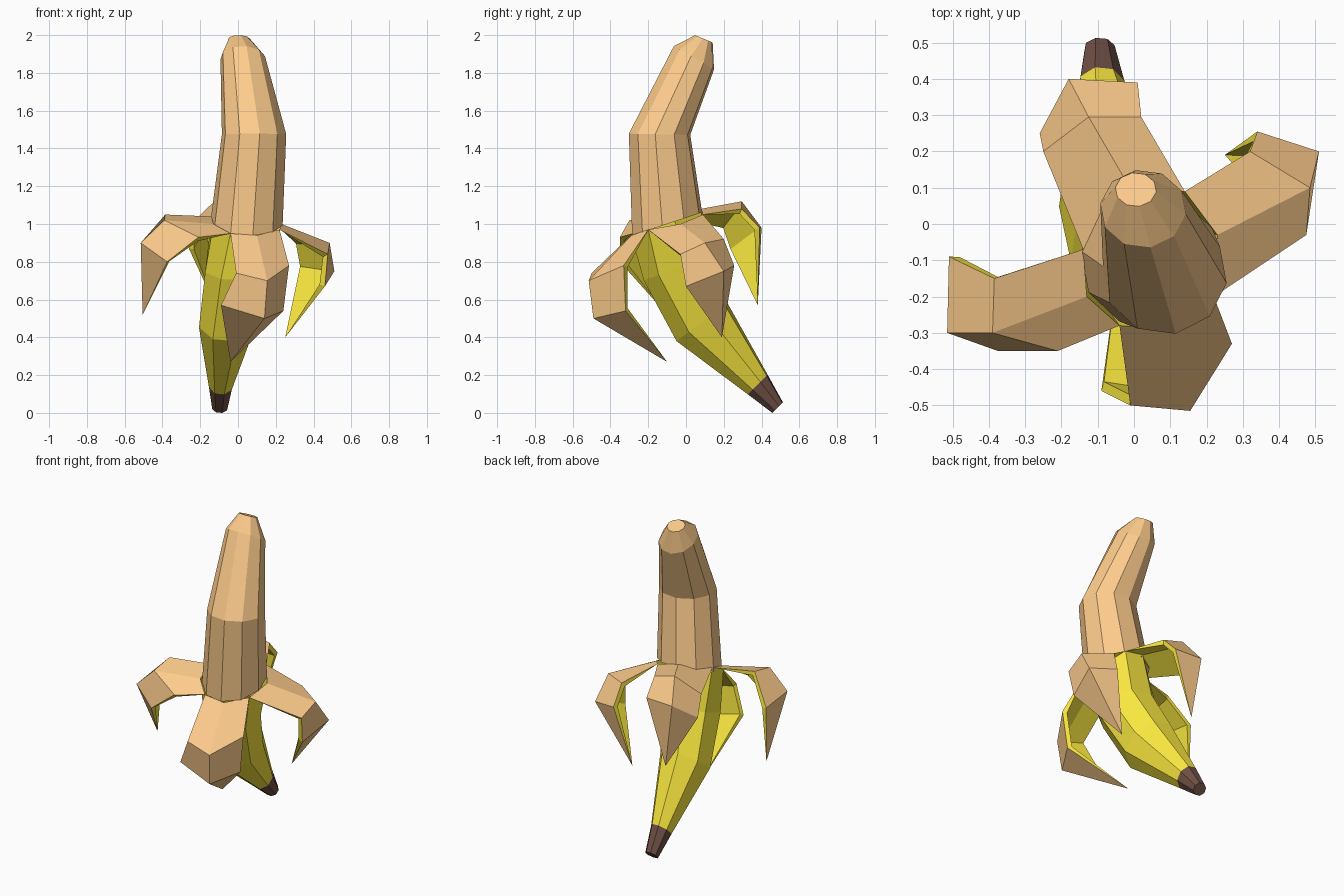
import bpy, bmesh, math

if "Cube" in bpy.data.objects:
    bpy.data.objects.remove(bpy.data.objects["Cube"])


def material(name, rgb):
    m = bpy.data.materials.new(name)
    m.diffuse_color = (*rgb, 1)
    m.use_nodes = True
    m.node_tree.nodes["Principled BSDF"].inputs["Base Color"].default_value = m.diffuse_color
    return m


FLESH = material("flesh", (0.98, 0.60, 0.26))
YELLOW = material("yellow_skin", (0.95, 0.80, 0.05))
BROWN = material("brown_end", (0.16, 0.08, 0.06))


def ring(n, start, cx, cy, cz, rx, ry, slope):
    """Ellipse whose height rises with y by the given slope."""
    pts = []
    for i in range(n):
        a = math.radians(start + 360 * i / n)
        dy = ry * math.sin(a)
        pts.append((cx + rx * math.cos(a), cy + dy, cz + slope * dy))
    return pts


def add_object(name, bm, mats):
    mesh = bpy.data.meshes.new(name)
    bm.to_mesh(mesh)
    bm.free()
    ob = bpy.data.objects.new(name, mesh)
    bpy.context.collection.objects.link(ob)
    for m in mats:
        mesh.materials.append(m)
    return ob


def loft(name, rings, mat, cap_first=False, cap_last=False):
    bm = bmesh.new()
    rows = [[bm.verts.new(p) for p in r] for r in rings]
    n = len(rows[0])
    for a, b in zip(rows, rows[1:]):
        for i in range(n):
            j = (i + 1) % n
            bm.faces.new((a[i], a[j], b[j], b[i]))
    if cap_first:
        bm.faces.new(rows[0][::-1])
    if cap_last:
        bm.faces.new(rows[-1])
    bmesh.ops.recalc_face_normals(bm, faces=bm.faces)
    return add_object(name, bm, [mat])


def peel(name, base, row1, row2, tip, thickness=0.03):
    """Strip three points wide; the yellow underside tapers to nothing at both ends."""
    bm = bmesh.new()
    rows = [[bm.verts.new(p) for p in r] for r in (base, row1, row2)]
    end = bm.verts.new(tip)

    def strip(rows, mat):
        for a, b in zip(rows, rows[1:]):
            for i in range(2):
                bm.faces.new((a[i], b[i], b[i + 1], a[i + 1])).material_index = mat
        for i in range(2):
            bm.faces.new((rows[2][i], end, rows[2][i + 1])).material_index = mat

    strip(rows, 0)
    bm.normal_update()
    under = [rows[0]] + [[bm.verts.new(v.co - v.normal * thickness) for v in r]
                         for r in rows[1:]]
    strip(under, 1)
    # Side walls
    for k in (0, 2):
        o, u = [r[k] for r in rows], [r[k] for r in under]
        for f in ((o[0], o[1], u[1]), (o[1], o[2], u[2], u[1]), (o[2], end, u[2])):
            bm.faces.new(f).material_index = 1
    bmesh.ops.recalc_face_normals(bm, faces=bm.faces)
    return add_object(name, bm, [FLESH, YELLOW])


# Collar where the peels fold away, counterclockwise from the front
collar = [(.10, -.29, .94), (.22, -.20, .97), (.23, -.03, 1.0), (.14, .09, 1.05),
          (0, .08, 1.08), (-.14, -.07, 1.04), (-.13, -.20, 1.0), (-.04, -.28, .95)]

# Fruit
loft("fruit", [ring(10, -80, *r) for r in (
    (.045, -.10, 1.00, .193, .188, .33),
    (.085, -.14, 1.475, .172, .165, -.02),
    (.025, .042, 1.88, .119, .108, -.58),
    (.005, .095, 1.98, .057, .047, -.42))], FLESH, True, True)

# Unpeeled lower skin and its dark end
skin = [ring(8, -75, *r) for r in (
    (0, -.06, .76, .18, .17, .35),
    (-.055, .085, .48, .157, .14, .74),
    (-.09, .38, .15, .066, .054, 1.0),
    (-.095, .485, .028, .043, .029, 1.0))]
loft("lower_skin", [collar] + skin[:3], YELLOW)
loft("dark_end", skin[2:], BROWN, cap_last=True)

# Four folded peels
peel("front_peel", (collar[7], collar[0], collar[1]),
     [(-.01, -.50, .74), (.155, -.515, .70), (.27, -.33, .78)],
     [(-.09, -.46, .57), (.14, -.49, .50), (.24, -.32, .54)], (-.04, -.10, .27))
peel("right_peel", collar[1:4],
     [(.475, -.03, .84), (.485, .10, .90), (.32, .20, .92)],
     [(.46, 0, .67), (.51, .20, .75), (.34, .255, .78)], (.25, .19, .40))
peel("back_peel", collar[3:6],
     [(.02, .295, 1.08), (-.125, .295, 1.12), (-.25, .20, 1.0)],
     [(.01, .39, .98), (-.18, .40, .98), (-.26, .25, .87)], (-.12, .38, .57))
peel("left_peel", collar[5:8],
     [(-.385, -.15, 1.05), (-.39, -.30, 1.02), (-.21, -.35, .93)],
     [(-.51, -.09, .87), (-.515, -.30, .90), (-.375, -.35, .80)], (-.505, -.10, .52))
